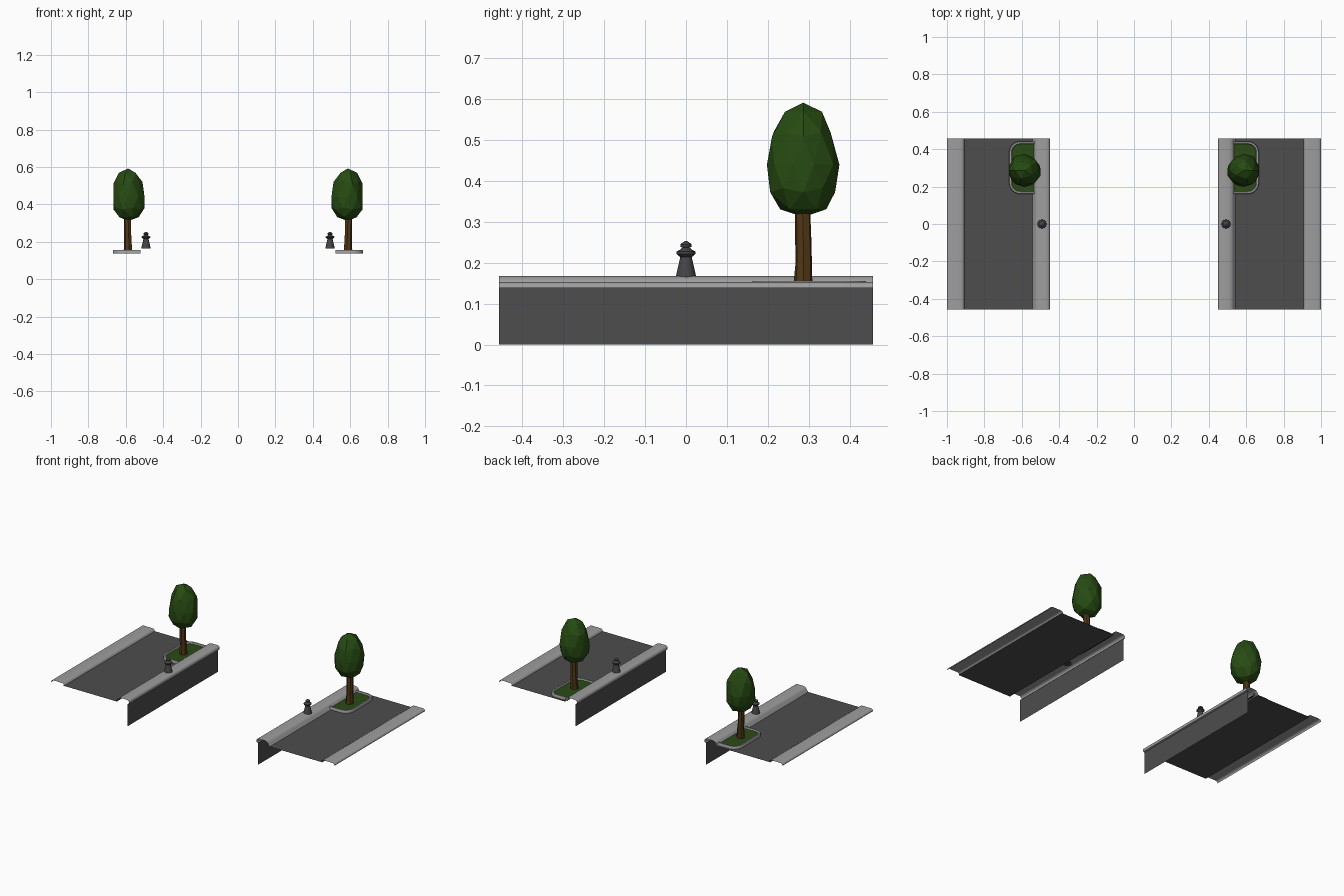
import bpy, bmesh, math, random
from mathutils import Vector

random.seed(4)
cube = bpy.data.objects.get("Cube")
if cube:
    bpy.data.objects.remove(cube, do_unlink=True)


def material(name, rgb):
    m = bpy.data.materials.new(name)
    m.use_nodes = True
    m.diffuse_color = (*rgb, 1)
    m.node_tree.nodes["Principled BSDF"].inputs["Base Color"].default_value = (*rgb, 1)
    return m


ASPHALT = material("asphalt grey", (0.075, 0.075, 0.075))
STONE = material("kerb stone", (0.34, 0.34, 0.34))
IRON = material("dark iron", (0.06, 0.06, 0.065))
GRASS = material("grass green", (0.025, 0.07, 0.008))
LEAF = material("leaf green", (0.02, 0.07, 0.006))
BARK = material("bark brown", (0.085, 0.04, 0.008))

HALF = 0.457     # half length of the quay
ROAD_Z = 0.138


def finish(name, bm, mat, smooth=False):
    """Turn a bmesh into an object mirrored to the other side."""
    mesh = bpy.data.meshes.new(name)
    bm.to_mesh(mesh)
    bm.free()
    mesh.materials.append(mat)
    ob = bpy.data.objects.new(name, mesh)
    bpy.context.collection.objects.link(ob)
    ob.modifiers.new("Mirror", 'MIRROR').use_mirror_merge = False
    if smooth:
        bpy.ops.object.select_all(action='DESELECT')
        ob.select_set(True)
        bpy.context.view_layer.objects.active = ob
        bpy.ops.object.shade_smooth_by_angle(angle=math.radians(40))
    return ob


def strip(name, profile, mat, smooth=False):
    """Sweep an open x/z profile along the length as a thin sheet."""
    bm = bmesh.new()
    rows = [[bm.verts.new((x, y, z)) for x, z in profile] for y in (-HALF, HALF)]
    for i in range(len(profile) - 1):
        bm.faces.new((rows[0][i], rows[0][i + 1], rows[1][i + 1], rows[1][i]))
    return finish(name, bm, mat, smooth)


def rings(name, sections, sides, mat, smooth=False, wobble=0.0):
    """Stack of rings given as (x, y, z, radius), capped at both ends."""
    bm = bmesh.new()
    loops = []
    for x, y, z, r in sections:
        loop = []
        for k in range(sides):
            a = math.tau * k / sides
            q = r * (1 + random.uniform(-wobble, wobble))
            loop.append(bm.verts.new((x + q * math.cos(a), y + q * math.sin(a), z)))
        loops.append(loop)
    for a, b in zip(loops, loops[1:]):
        for k in range(sides):
            n = (k + 1) % sides
            bm.faces.new((a[k], a[n], b[n], b[k]))
    bm.faces.new(loops[0][::-1])
    bm.faces.new(loops[-1])
    return finish(name, bm, mat, smooth)


# Road sheet, kerbs and quay wall
strip("road", [(0.535, ROAD_Z), (0.915, ROAD_Z)], ASPHALT)
strip("quay_wall", [(0.46, 0.0), (0.46, 0.142)], ASPHALT)
strip("inner_kerb", [(0.461, 0.14), (0.452, 0.143), (0.449, 0.15), (0.451, 0.16),
                     (0.459, 0.167), (0.47, 0.168), (0.505, 0.168), (0.52, 0.165),
                     (0.53, 0.157), (0.535, 0.147), (0.543, ROAD_Z)], STONE, True)
strip("outer_kerb", [(0.907, ROAD_Z), (0.911, 0.147), (0.918, 0.152), (0.93, 0.153),
                     (0.985, 0.153), (0.995, 0.15), (1.0, 0.144), (1.0, ROAD_Z)], STONE, True)

# Planter outline: a strip open towards the kerb with two rounded corners
def planter_outline(inset):
    x0, x1, y0, y1, r = 0.522, 0.668 - inset, 0.16 + inset, 0.442 - inset, 0.06 - inset
    pts = [(x0, y0)]
    for cy, start in ((y0 + r, -90), (y1 - r, 0)):
        for k in range(7):
            a = math.radians(start + 15 * k)
            pts.append((x1 - r + r * math.cos(a), cy + r * math.sin(a)))
    return pts + [(x0, y1)]


bm = bmesh.new()
levels = [(0, ROAD_Z), (0, 0.151), (0.003, 0.155), (0.012, 0.155), (0.015, 0.151), (0.015, ROAD_Z)]
border = [[bm.verts.new((x, y, z)) for x, y in planter_outline(i)] for i, z in levels]
for a, b in zip(border, border[1:]):
    for k in range(len(a) - 1):
        bm.faces.new((a[k], a[k + 1], b[k + 1], b[k]))
finish("planter_border", bm, STONE, True)

bm = bmesh.new()
bm.faces.new([bm.verts.new((x, y, 0.146)) for x, y in planter_outline(0.012)])
finish("planter_grass", bm, GRASS)

# Mooring bollard with a flared base, collar and knob
BOLLARD = [(0.164, 0.025), (0.17, 0.024), (0.214, 0.014), (0.217, 0.018), (0.222, 0.023),
           (0.228, 0.023), (0.232, 0.015), (0.237, 0.009), (0.239, 0.013), (0.245, 0.014),
           (0.25, 0.008), (0.253, 0.003)]
rings("bollard", [(0.492, 0, z, r) for z, r in BOLLARD], 12, IRON, True)

# Tree: slightly bent trunk and a faceted egg-shaped crown
rings("tree_trunk", [(0.588, 0.287, 0.14, 0.024), (0.588, 0.288, 0.2, 0.02),
                     (0.59, 0.287, 0.25, 0.019), (0.592, 0.285, 0.34, 0.02)], 7, BARK, False, 0.08)

bm = bmesh.new()
bmesh.ops.create_icosphere(bm, subdivisions=2, radius=1)
for v in bm.verts:
    d = v.co.normalized()
    width = 0.088 * (1 - 0.1 * d.z) * (1 + random.uniform(-0.06, 0.06))
    # wide shoulders and a tapering lower end
    girth = max(math.hypot(d.x, d.y), 1e-6)
    full = girth ** 0.8 / girth
    v.co = Vector((0.587 + d.x * full * width, 0.287 + d.y * full * width,
                   0.44 + d.z * (0.152 if d.z > 0 else 0.128)))
finish("tree_crown", bm, LEAF)
